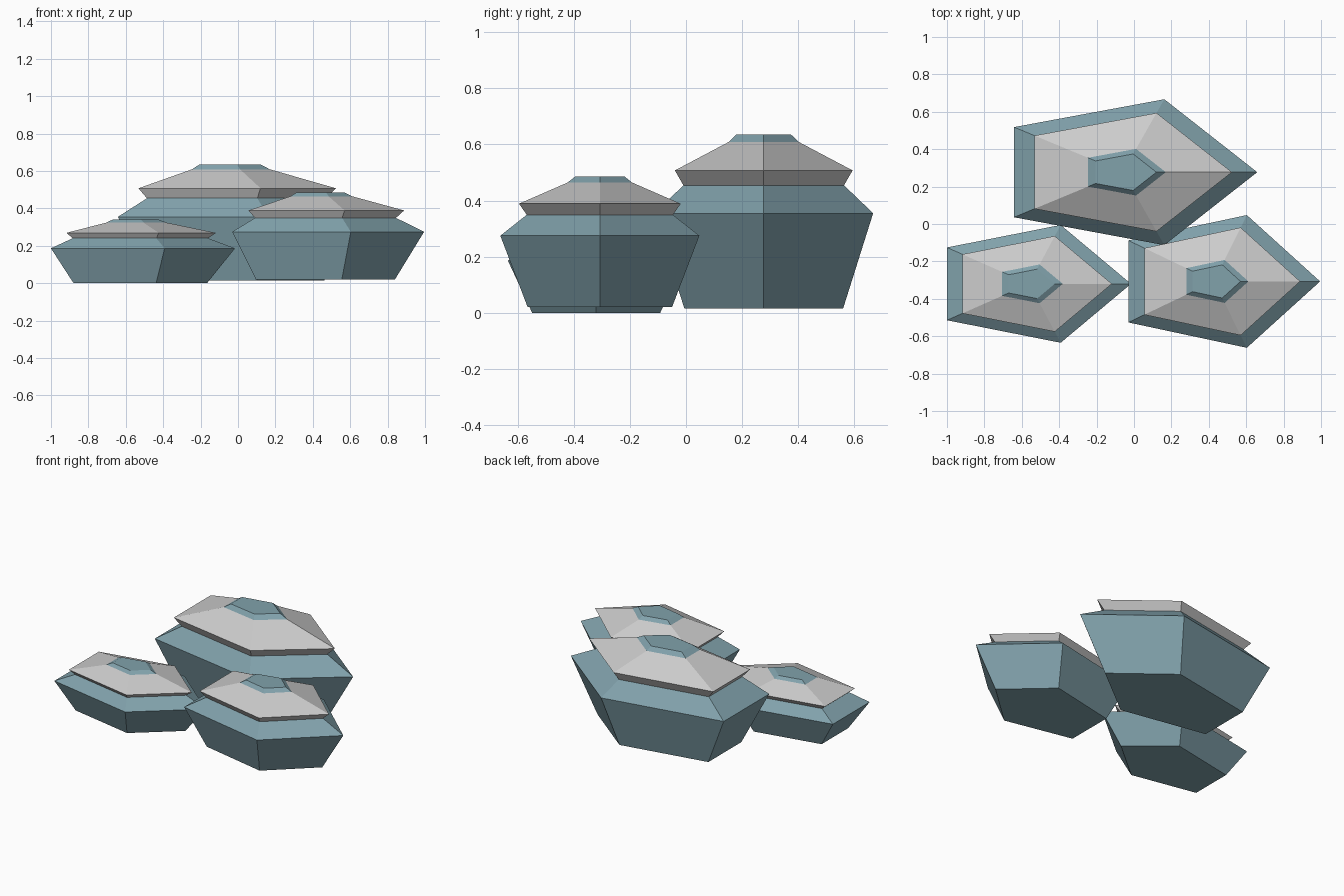
import bpy, bmesh
from math import cos, sin, tau

if "Cube" in bpy.data.objects:
    bpy.data.objects.remove(bpy.data.objects["Cube"])

teal = bpy.data.materials.new("teal_stone")
teal.diffuse_color = (0.22, 0.36, 0.41, 1)
teal.use_nodes = True
teal.node_tree.nodes["Principled BSDF"].inputs["Base Color"].default_value = teal.diffuse_color

SIDES = 5
# (radius factor, height factor) from base to waist to top
PROFILE = [(0.725, 0.0), (1.0, 0.548), (0.25, 1.0)]


def gem(name, centre, radii, z0, height, material=None):
    """Faceted five-sided stone lofted through the profile rings."""
    bm = bmesh.new()
    rings = []
    for r, h in PROFILE:
        rings.append([bm.verts.new((centre[0] + radii[0] * r * cos(tau * i / SIDES),
                                    centre[1] + radii[1] * r * sin(tau * i / SIDES),
                                    z0 + height * h)) for i in range(SIDES)])
    for low, high in zip(rings, rings[1:]):
        for i in range(SIDES):
            j = (i + 1) % SIDES
            bm.faces.new((low[i], low[j], high[j], high[i]))
    bm.faces.new(rings[0][::-1])
    bm.faces.new(rings[-1])
    mesh = bpy.data.meshes.new(name)
    bm.to_mesh(mesh)
    bm.free()
    obj = bpy.data.objects.new(name, mesh)
    bpy.context.collection.objects.link(obj)
    if material:
        mesh.materials.append(material)
    return obj


# name, centre, radii, base height, total height
STONES = [
    ("large_stone", (-0.06, 0.277), (0.719, 0.41), 0.015, 0.62),
    ("medium_stone", (0.428, -0.307), (0.567, 0.373), 0.02, 0.465),
    ("small_stone", (-0.56, -0.32), (0.544, 0.331), 0.0, 0.34),
]

for name, centre, radii, z0, height in STONES:
    gem(name, centre, radii, z0, height, teal)
    # Grey cap: flattened smaller copy sunk into the upper half of the stone
    cap_h = height * 0.448
    gem(name + "_cap", centre, [r * 0.812 for r in radii],
        z0 + height - cap_h - 0.002, cap_h)
